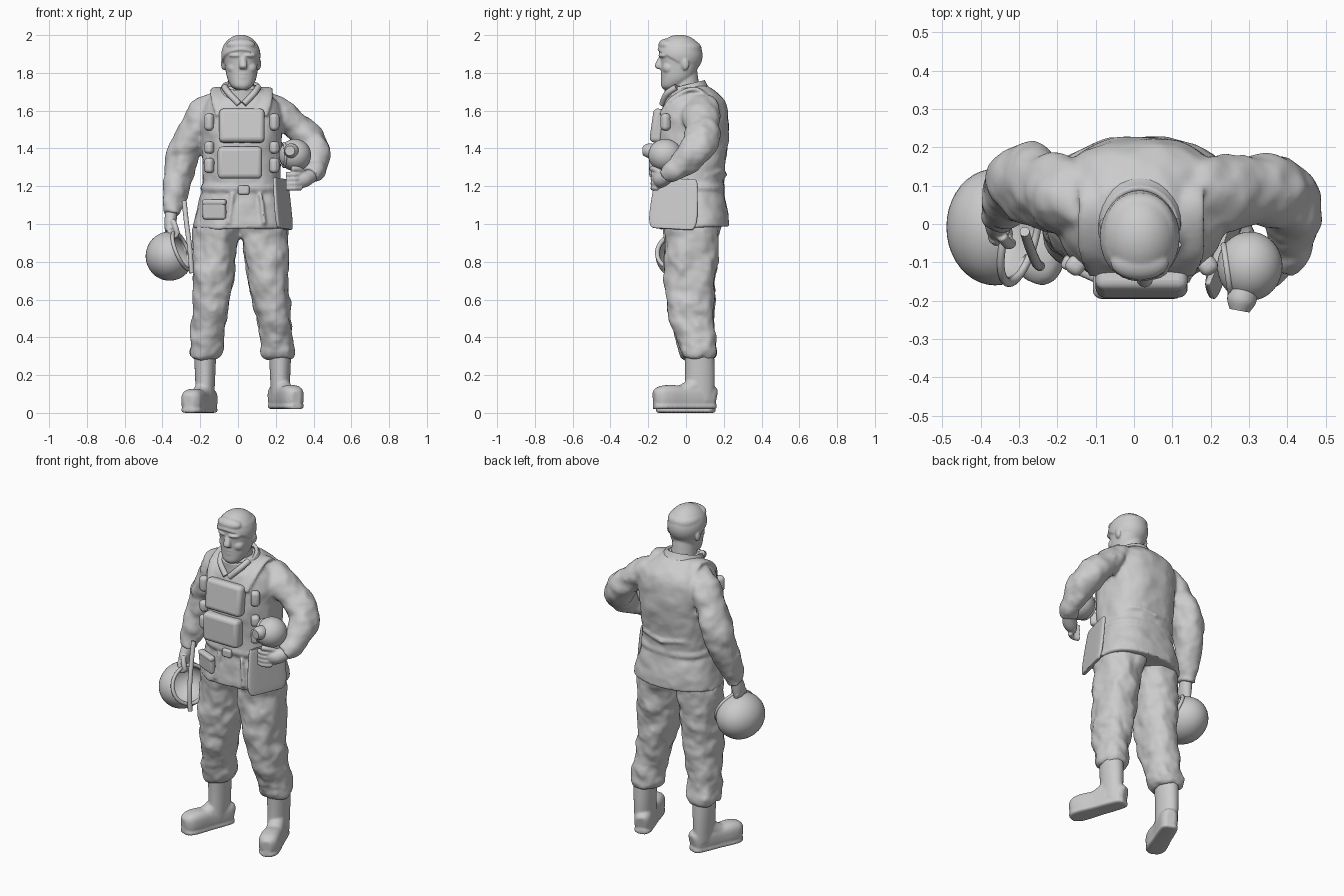
import bpy, bmesh
from math import sin, cos, pi, radians, sqrt
from mathutils import Vector, Matrix, Euler

if "Cube" in bpy.data.objects:
    bpy.data.objects.remove(bpy.data.objects["Cube"])


def add(name, bm, loc=(0, 0, 0)):
    bmesh.ops.recalc_face_normals(bm, faces=bm.faces)
    me = bpy.data.meshes.new(name)
    bm.to_mesh(me)
    bm.free()
    ob = bpy.data.objects.new(name, me)
    ob.location = loc
    bpy.context.collection.objects.link(ob)
    return ob


def spline(pts, steps):
    out = []
    for i in range(len(pts) - 1):
        a, b, c, d = (pts[max(0, min(len(pts) - 1, i + k))] for k in (-1, 0, 1, 2))
        for s in range(steps):
            t = s / steps
            out.append([q + .5 * t * (r - p + t * (2*p - 5*q + 4*r - w + t * (3*(q - r) + w - p)))
                        for p, q, r, w in zip(a, b, c, d)])
    return out + [list(pts[-1])]


def loft(name, pts, power=2.0, level=False, tilt=0, cap=True, n=28, steps=6, cloth=0):
    """Skin (x, y, z, rx, ry) sections; level keeps rings horizontal."""
    rows = spline(pts, steps)
    bm = bmesh.new()
    rings = []
    for i, (x, y, z, rx, ry) in enumerate(rows):
        u, v = Vector((1, 0, 0)), Vector((0, 1, tilt))
        if not level:
            t = Vector(rows[min(i + 1, len(rows) - 1)][:3]) - Vector(rows[max(i - 1, 0)][:3])
            t.normalize()
            u = (u - t * u.dot(t)).normalized()
            v = t.cross(u)
        ring = []
        for k in range(n):
            c, s = cos(2 * pi * k / n), sin(2 * pi * k / n)
            c = abs(c) ** (2 / power) * (1 if c > 0 else -1)
            s = abs(s) ** (2 / power) * (1 if s > 0 else -1)
            ring.append(bm.verts.new(Vector((x, y, z)) + u * rx * c + v * ry * s))
        rings.append(ring)
    for a, b in zip(rings, rings[1:]):
        for k in range(n):
            bm.faces.new((a[k], a[(k + 1) % n], b[(k + 1) % n], b[k]))
    if cap:
        bm.faces.new(rings[0])
        bm.faces.new(rings[-1])
    ob = add(name, bm)
    if cloth:
        tex = bpy.data.textures.new(name + "_folds", 'CLOUDS')
        tex.noise_scale = .085
        m = ob.modifiers.new("folds", 'DISPLACE')
        m.texture, m.strength, m.mid_level = tex, cloth, .5
    return ob


def tube(name, pts, r, flat=1.0):
    return loft(name, [(*p, r, r * flat) for p in pts], n=12)


def ellipsoid(name, loc, radii, cut=None, fill=False, rot=(0, 0, 0)):
    """Sphere scaled to radii; cut = (plane point, normal to remove) in unit space."""
    bm = bmesh.new()
    bmesh.ops.create_uvsphere(bm, u_segments=40, v_segments=24, radius=1)
    if cut:
        bmesh.ops.bisect_plane(bm, geom=bm.verts[:] + bm.edges[:] + bm.faces[:],
                               plane_co=cut[0], plane_no=cut[1], clear_outer=True)
        if fill:
            bmesh.ops.holes_fill(bm, edges=[e for e in bm.edges if e.is_boundary])
    bm.transform(Euler(rot).to_matrix().to_4x4() @ Matrix.Diagonal((*radii, 1)))
    return add(name, bm, loc)


def box(name, loc, dims, rot=(0, 0, 0), bevel=.012):
    bm = bmesh.new()
    bmesh.ops.create_cube(bm, size=1)
    bm.transform(Matrix.Diagonal((*dims, 1)))
    ob = add(name, bm, loc)
    ob.rotation_euler = [radians(a) for a in rot]
    m = ob.modifiers.new("round", 'BEVEL')
    m.width, m.segments = bevel, 4
    return ob


def rim(name, loc, radii, normal, d, minor):
    bpy.ops.mesh.primitive_torus_add(major_radius=sqrt(1 - d * d), minor_radius=minor,
                                     major_segments=40, minor_segments=10)
    ob = bpy.context.object
    ob.name = name
    n = Vector(normal).normalized()
    ob.data.transform(Matrix.Diagonal((*radii, 1)) @ Matrix.Translation(n * d)
                      @ n.to_track_quat('Z', 'Y').to_matrix().to_4x4())
    ob.location = loc


def fuse(name, voxel, smooth, obs):
    """Melt overlapping parts into one sculpted surface."""
    bpy.ops.object.select_all(action='DESELECT')
    for o in obs:
        o.select_set(True)
    ob = bpy.context.view_layer.objects.active = obs[0]
    bpy.ops.object.convert(target='MESH')
    bpy.ops.object.join()
    ob.name = name
    m = ob.modifiers.new("melt", 'REMESH')
    m.mode, m.voxel_size = 'VOXEL', voxel
    m = ob.modifiers.new("soften", 'SMOOTH')
    m.factor, m.iterations = .5, smooth
    bpy.ops.object.convert(target='MESH')


# Head, hair and face
neck = loft("neck", [(.015, .01, 1.62, .075, .075), (.015, -.015, 1.82, .066, .073)], level=True)
skull = loft("skull", [(.02, -.085, 1.712, .03, .03), (.02, -.073, 1.73, .056, .058), (.02, -.047, 1.775, .078, .085),
                       (.018, -.032, 1.85, .09, .103), (.016, -.03, 1.91, .096, .112), (.015, -.03, 1.955, .085, .1),
                       (.015, -.03, 1.997, .012, .015)], 2.2, True)
hair = ellipsoid("hair", (.015, -.034, 1.892), (.104, .122, .11), ((0, 0, -.355), (0, -.645, -1)), True)
fringe = ellipsoid("fringe", (.015, -.1, 1.948), (.076, .046, .034))
nose = loft("nose", [(.025, -.128, 1.895, .012, .01), (.028, -.146, 1.838, .022, .02),
                     (.028, -.135, 1.82, .016, .014)], level=True, n=16)
chin = ellipsoid("chin", (.024, -.103, 1.73), (.032, .026, .022))
head = [skull, neck, hair, fringe, nose, chin]
for z, w in ((1.796, .03), (1.776, .025)):
    head.append(ellipsoid("lip", (.025, -.121, z), (w, .014, .008)))
for s in (-1, 1):
    head += [ellipsoid("brow", (.022 + s * .036, -.12, 1.892), (.038, .024, .012), rot=(0, 0, s * .35)),
             ellipsoid("cheek", (.022 + s * .042, -.09, 1.826), (.036, .035, .034)),
             ellipsoid("ear", (.016 + s * .091, -.008, 1.85), (.014, .024, .036), rot=(.2, 0, -s * .3))]
fuse("head", .005, 5, head)

# Collar with lapels
collar = loft("collar", [(.018, .02, 1.655, .15, .135), (.016, .002, 1.70, .118, .116), (.015, -.008, 1.735, .1, .107)],
              level=True, tilt=.25, cap=False)
collar.modifiers.new("thickness", 'SOLIDIFY').thickness = .02
for s in (-1, 1):
    tube("lapel", [(.018 + s * .09, -.05, 1.725), (.018 + s * .065, -.1, 1.69), (.018 + s * .012, -.125, 1.635)], .017)

# Jacket: vest, skirt, belt, sleeves, straps and back folds
vest = loft("vest", [(.02, .03, 1.18, .203, .168), (.02, .03, 1.3, .208, .177), (.02, .035, 1.45, .21, .19),
                     (.02, .04, 1.56, .22, .183), (.02, .046, 1.64, .2, .163), (.02, .045, 1.69, .15, .128),
                     (.015, .025, 1.73, .09, .095)], 2.5, True, n=64, steps=10, cloth=.02)
skirt = loft("skirt", [(.02, .03, 1.22, .19, .155), (.02, .035, 1.15, .216, .17), (.02, .04, 1.06, .242, .182),
                       (.02, .04, .98, .258, .187)], 2.4, True, tilt=.04, n=64, steps=10, cloth=.02)
belt = loft("belt", [(.02, .03, 1.172, .212, .17), (.02, .03, 1.19, .219, .177), (.02, .03, 1.21, .212, .172)], 2.5, True)
sleeve_r = loft("right_sleeve", [(-.1, .06, 1.645, .06, .085), (-.18, .07, 1.59, .08, .1), (-.23, .09, 1.5, .08, .103),
                                 (-.287, .108, 1.38, .084, .1), (-.317, .09, 1.25, .08, .085), (-.345, .045, 1.12, .06, .065),
                                 (-.352, .025, 1.05, .048, .053)], steps=10, cloth=.035)
sleeve_l = loft("left_sleeve", [(.12, .06, 1.64, .065, .085), (.215, .075, 1.595, .076, .1), (.31, .09, 1.515, .076, .092),
                                (.388, .08, 1.43, .083, .093), (.412, .025, 1.36, .073, .08), (.41, -.05, 1.295, .06, .06),
                                (.38, -.1, 1.255, .05, .05)], steps=10, cloth=.035)
jacket = [vest, skirt, belt, sleeve_r, sleeve_l]
for s in (-1, 1):
    jacket.append(tube("shoulder_strap", [(.02 + s * .1, -.13, 1.58), (.02 + s * .125, -.065, 1.67), (.02 + s * .125, .06, 1.712),
                                          (.02 + s * .12, .17, 1.6)], .042, .3))
    for z in (1.37, 1.26):
        jacket.append(tube("back_fold", [(.02 + s * .19, .1, z - .01), (.02 + s * .12, .18, z + .02), (.02, .205, z)], .014))
    x = .045 + s * .085
    jacket.append(tube("skirt_seam", [(x - .01 * s, -.138, 1.16), (x + .01 * s, -.145, 1)], .011))
fuse("jacket", .009, 4, jacket)
box("belt_buckle", (.03, -.148, 1.18), (.06, .025, .05))

# Chest plates, pouches and skirt pocket
box("upper_chest_plate", (.02, -.148, 1.52), (.24, .07, .18), (-8, 0, 0), .024)
box("lower_chest_plate", (.01, -.158, 1.325), (.235, .075, .17), (0, 0, 0), .024)
for z, h in ((1.54, .09), (1.405, .065), (1.31, .08)):
    for s in (-1, 1):
        box("side_pouch", (.02 + s * .172, -.108, z), (.05, .05, h), (0, 0, s * 35), .02)
box("skirt_pocket", (-.125, -.118, 1.075), (.13, .035, .1), (4, 0, -24))
box("skirt_pocket_flap", (-.125, -.123, 1.115), (.135, .036, .03), (4, 0, -24))

# Flat panel hanging at the left hip
panel = loft("hip_panel", [(0, 0, -.135, .008, .09), (0, 0, -.125, .012, .12), (0, 0, -.06, .013, .133),
                           (0, 0, .115, .012, .118), (0, 0, .13, .008, .1)], 4, True)
panel.location = (.236, -.062, 1.107)
panel.rotation_euler = (radians(-3), radians(-6), radians(-17))

# Hands
right = [loft("right_palm", [(-.352, .03, 1.07, .032, .035), (-.358, .01, 1.01, .032, .045), (-.362, -.002, .96, .025, .045)]),
         tube("right_thumb", [(-.345, -.03, 1.02), (-.33, -.05, .98), (-.32, -.05, .945)], .015)]
left = [loft("left_palm", [(.39, -.09, 1.26, .038, .038), (.35, -.13, 1.235, .04, .042), (.31, -.155, 1.225, .022, .038)]),
        tube("left_thumb", [(.35, -.13, 1.27), (.32, -.165, 1.29), (.285, -.182, 1.293)], .015)]
for i in range(4):
    y, z = .035 - .024 * i, 1.262 - .024 * i
    right.append(tube("right_finger", [(-.368, y, .98), (-.35, y - .01, .935), (-.32, y - .015, .945)], .014))
    left.append(tube("left_finger", [(.335, -.15, z), (.295, -.175, z), (.255, -.165, z)], .014))
fuse("right_hand", .005, 3, right)
fuse("left_hand", .005, 3, left)

# Open helmet hanging from the right hand
HC, HR, HN = (-.362, -.008, .83), (.127, .152, .13), Vector((.88, -.3, .38)).normalized()
helmet = ellipsoid("helmet_shell", HC, HR, (HN * .58, HN))
helmet.modifiers.new("thickness", 'SOLIDIFY').thickness = .014
rim("helmet_rim", HC, HR, HN, .58, .08)
tube("helmet_strap", [(-.285, -.02, 1.12), (-.272, -.06, 1.0), (-.255, -.1, .87), (-.245, -.11, .74)], .013)

# Round headgear under the left arm
MC, MR = (.302, -.11, 1.365), (.085, .09, .085)
ellipsoid("held_mask", MC, MR)
rim("held_mask_rim", MC, MR, (-1, -.15, 0), .7, .1)
loft("mask_valve", [(.288, -.17, 1.388, .036, .036), (.28, -.2, 1.388, .038, .038), (.275, -.226, 1.388, .026, .026)])

# Trousers and boots
zs = (1.06, .95, .8, .65, .5, .38, .335, .3, .285)
ys = (.04, .03, .025, .022, .035, .055, .062, .065, .065)
rxs = (.13, .125, .112, .104, .092, .084, .093, .085, .06)
rys = (.155, .145, .138, .132, .118, .103, .102, .092, .075)
foot = ((.085, .058, .025, .045), (.063, .062, .046, .062), (0, .066, .052, .066), (-.08, .062, .053, .062),
        (-.16, .064, .058, .064), (-.21, .062, .052, .057), (-.238, .06, .026, .037))
legs = {"left": ((.1, .14, .15, .167, .187, .207, .212, .217, .22), .223, 20, 1.07, .02),
        "right": ((-.07, -.115, -.125, -.135, -.152, -.166, -.169, -.172, -.174), -.174, -22, 1.0, 0)}
trousers = []
for side, (xs, ax, turn, length, lift) in legs.items():
    trousers.append(loft(side + "_leg", list(zip(xs, ys, zs, rxs, rys)), 2.2, True, n=48, steps=10, cloth=.04))
    shaft = loft(side + "_boot_shaft", [(ax, .07, .34, .06, .078), (ax, .074, .2, .054, .079), (ax, .07, .06, .048, .08)], level=True)
    boot = loft(side + "_boot_foot", [(0, y * length, z, rx, ry) for y, z, rx, ry in foot], 2.8)
    sole = loft(side + "_boot_sole", [(0, y * length, .014, rx, .014) for y, z, rx, ry in foot], 4)
    instep = loft(side + "_boot_instep", [(0, .02, .17, .046, .055), (0, -.04, .115, .046, .045), (0, -.12, .078, .05, .04)])
    for ob in (boot, sole, instep):
        ob.location = (ax, .07, lift)
        ob.rotation_euler.z = radians(turn)
    fuse(side + "_boot", .007, 5, [shaft, boot, sole, instep])
fuse("trousers", .009, 4, trousers)

# Smooth shading with crisp edges kept
bpy.ops.object.select_all(action='SELECT')
bpy.context.view_layer.objects.active = bpy.data.objects["head"]
bpy.ops.object.shade_smooth_by_angle(angle=radians(50))
